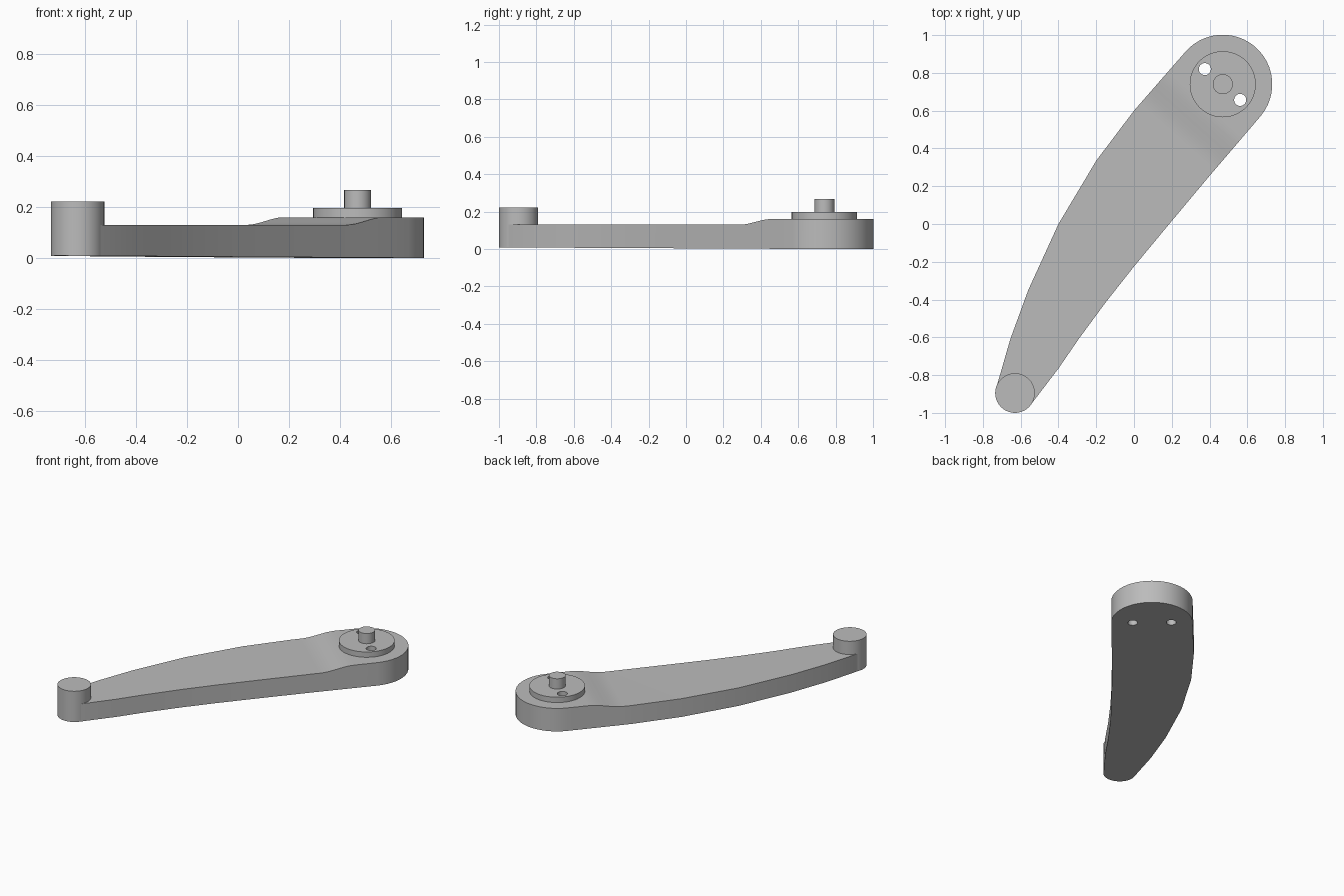
import bpy, bmesh
from math import cos, sin, radians
from mathutils import Vector

if "Cube" in bpy.data.objects:
    bpy.data.objects.remove(bpy.data.objects["Cube"])

PIVOT = Vector((0.47, 0.74))
TIP = Vector((-0.63, -0.895))
AXIS = Vector((0.665, 0.746))

grey = bpy.data.materials.new("plain grey")
grey.use_nodes = True
grey.diffuse_color = (0.5, 0.5, 0.5, 1)
grey.node_tree.nodes["Principled BSDF"].inputs["Base Color"].default_value = (0.5, 0.5, 0.5, 1)


def finish(obj):
    bpy.ops.object.select_all(action="DESELECT")
    obj.select_set(True)
    bpy.context.view_layer.objects.active = obj
    bpy.ops.object.shade_smooth_by_angle(angle=radians(30))


def cylinder(name, centre, radius, low, high, sides=40):
    bpy.ops.mesh.primitive_cylinder_add(
        vertices=sides, radius=radius, depth=high - low,
        location=(centre[0], centre[1], (low + high) / 2))
    obj = bpy.context.object
    obj.name = name
    obj.data.materials.append(grey)
    return obj


def arc(centre, radius, start, end, steps):
    angles = [radians(start + (end - start) * i / steps) for i in range(steps + 1)]
    return [centre + radius * Vector((cos(a), sin(a))) for a in angles]


def along(v):
    return v.co.xy.dot(AXIS)


# Arm outline: round pivot end, bowed back edge, round tip, straighter front edge
back_edge = [(0, 0.6), (-0.2, 0.335), (-0.4, 0), (-0.56, -0.35), (-0.655, -0.61)]
front_edge = [(-0.4, -0.765), (-0.29, -0.605), (-0.15, -0.415), (0, -0.225),
              (0.17, -0.02), (0.4, 0.255), (0.55, 0.43)]
outline = (arc(PIVOT, 0.262, -40, 140, 24) + [Vector(p) for p in back_edge]
           + arc(TIP, 0.104, 172, 323, 14) + [Vector(p) for p in front_edge])

bm = bmesh.new()
bm.faces.new([bm.verts.new((p.x, p.y, 0)) for p in outline])

# Cut across the arm so the top can step up smoothly toward the pivot
RISE_START, RISE_END, CUTS = 0.5, 0.72, 8
for i in range(CUTS + 1):
    t = RISE_START + (RISE_END - RISE_START) * i / CUTS
    bmesh.ops.bisect_plane(bm, geom=bm.verts[:] + bm.edges[:] + bm.faces[:], dist=1e-5,
                           plane_co=(AXIS * t).to_3d(), plane_no=AXIS.to_3d())
bottom = bm.verts[:]
top = [g for g in bmesh.ops.extrude_face_region(bm, geom=bm.faces[:], use_keep_orig=True)["geom"]
       if isinstance(g, bmesh.types.BMVert)]
for v in top:
    s = min(max((along(v) - RISE_START) / (RISE_END - RISE_START), 0), 1)
    v.co.z = 0.13 + 0.03 * s * s * (3 - 2 * s)
for v in bottom:
    v.co.z = 0.004 * (1 - along(v))
bmesh.ops.recalc_face_normals(bm, faces=bm.faces[:])
mesh = bpy.data.meshes.new("arm")
bm.to_mesh(mesh)
bm.free()
mesh.materials.append(grey)
arm = bpy.data.objects.new("arm", mesh)
bpy.context.collection.objects.link(arm)

# Round parts standing on the arm
disc = cylinder("pivot_disc", PIVOT, 0.175, 0.158, 0.197, 48)
pin = cylinder("pivot_pin", PIVOT, 0.053, 0.19, 0.268, 24)
boss = cylinder("tip_boss", TIP, 0.105, 0.01, 0.222)

# Two bolt holes through disc and arm
for centre in ((0.375, 0.82), (0.562, 0.657)):
    cutter = cylinder("hole_cutter", centre, 0.032, -0.2, 0.5, 24)
    cutter.hide_render = True
    for part in (arm, disc):
        mod = part.modifiers.new("hole", "BOOLEAN")
        mod.operation = "DIFFERENCE"
        mod.solver = "EXACT"
        mod.object = cutter
        bpy.context.view_layer.objects.active = part
        bpy.ops.object.modifier_apply(modifier=mod.name)
    bpy.data.objects.remove(cutter)

for part in (arm, disc, pin, boss):
    finish(part)
